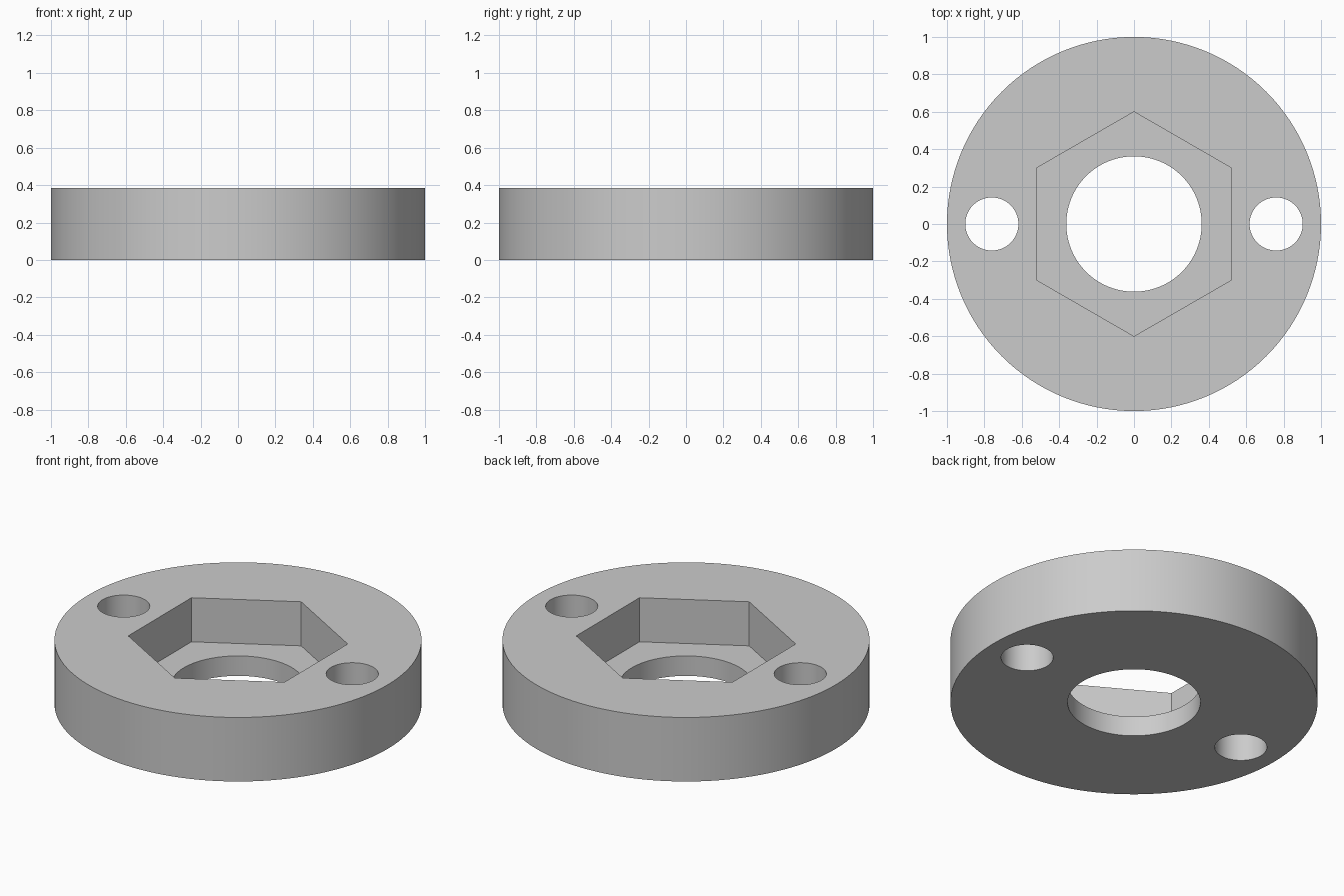
import bpy
import math

cube = bpy.data.objects.get("Cube")
if cube:
    bpy.data.objects.remove(cube, do_unlink=True)

HEIGHT = 0.385
POCKET_FLOOR = 0.12
OVERSHOOT = 0.1

# Single plain grey
grey = bpy.data.materials.new("plain grey")
grey.use_nodes = True
colour = (0.6, 0.6, 0.6, 1)
grey.diffuse_color = colour
grey.node_tree.nodes["Principled BSDF"].inputs["Base Color"].default_value = colour


def prism(name, radius, sides, bottom, top, x=0, turn=0):
    """Upright prism spanning bottom to top."""
    bpy.ops.mesh.primitive_cylinder_add(
        vertices=sides, radius=radius, depth=top - bottom,
        location=(x, 0, (bottom + top) / 2), rotation=(0, 0, turn))
    obj = bpy.context.object
    obj.name = name
    obj.data.materials.append(grey)
    return obj


# Round disc body
disc = prism("flange_disc", 1, 128, 0, HEIGHT)

# Hexagonal nut pocket, central bore and the two bolt holes
low, high = -OVERSHOOT, HEIGHT + OVERSHOOT
cutters = [
    prism("hex_pocket_cutter", 0.6, 6, POCKET_FLOOR, high),
    prism("bore_cutter", 0.362, 96, low, high),
]
for side, sign in (("left", 1), ("right", -1)):
    cutters.append(prism(side + "_bolt_hole_cutter", 0.142, 64, low, high, x=0.76 * sign))

bpy.ops.object.select_all(action="DESELECT")
disc.select_set(True)
bpy.context.view_layer.objects.active = disc
for cutter in cutters:
    cutter.hide_render = True
    cut = disc.modifiers.new(cutter.name, "BOOLEAN")
    cut.operation = "DIFFERENCE"
    cut.solver = "EXACT"
    cut.object = cutter
    bpy.ops.object.modifier_apply(modifier=cut.name)
for cutter in cutters:
    bpy.data.objects.remove(cutter, do_unlink=True)

# Smooth round walls, crisp rims and pocket corners
bpy.ops.object.shade_smooth_by_angle(angle=math.radians(30))
